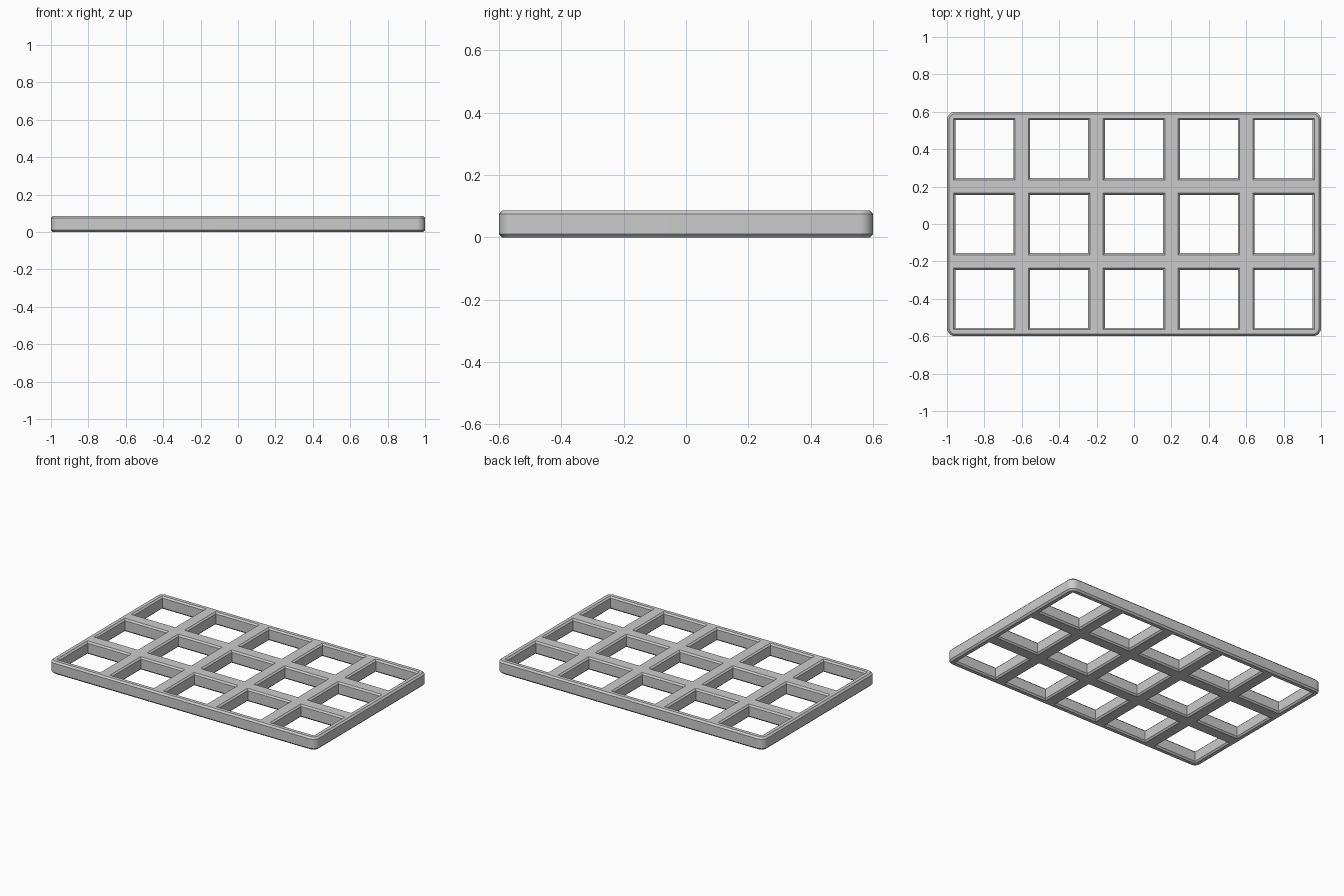
import bpy, bmesh, math

cube = bpy.data.objects.get("Cube")
if cube:
    bpy.data.objects.remove(cube, do_unlink=True)

LENGTH, WIDTH, HEIGHT = 2.0, 1.2, 0.086
PITCH, HOLE = 0.4, 0.155      # cell spacing, half width of an opening
CHAMFER, CORNER = 0.011, 0.045


def rounded_rect(hx, hy, radius, steps):
    """Outline of a rectangle with rounded (or sharp, steps=0) corners."""
    pts = []
    for i, (sx, sy) in enumerate([(1, 1), (-1, 1), (-1, -1), (1, -1)]):
        for k in range(steps + 1):
            a = math.pi / 2 * (i + (k / steps if steps else 0))
            pts.append((sx * (hx - radius) + radius * math.cos(a),
                        sy * (hy - radius) + radius * math.sin(a)))
    return pts


def loft(bm, sections, cx=0, cy=0):
    """Closed solid through (outline, height) sections."""
    rings = [[bm.verts.new((cx + x, cy + y, z)) for x, y in pts]
             for pts, z in sections]
    for low, high in zip(rings, rings[1:]):
        n = len(low)
        for i in range(n):
            j = (i + 1) % n
            bm.faces.new((low[i], low[j], high[j], high[i]))
    bm.faces.new(rings[0][::-1])
    bm.faces.new(rings[-1])


def make_object(name, bm):
    mesh = bpy.data.meshes.new(name)
    bm.to_mesh(mesh)
    bm.free()
    obj = bpy.data.objects.new(name, mesh)
    bpy.context.collection.objects.link(obj)
    return obj


# Rounded plate with chamfered rims
full = rounded_rect(LENGTH / 2, WIDTH / 2, CORNER, 8)
inset = rounded_rect(LENGTH / 2 - CHAMFER, WIDTH / 2 - CHAMFER, CORNER - CHAMFER, 8)
bm = bmesh.new()
loft(bm, [(inset, 0), (full, CHAMFER), (full, HEIGHT - CHAMFER), (inset, HEIGHT)])
plate = make_object("grid_plate", bm)

# Square openings that flare at the top and bottom rims
gap = 0.02
narrow = rounded_rect(HOLE, HOLE, 0, 0)
wide = rounded_rect(HOLE + 0.01 + gap, HOLE + 0.01 + gap, 0, 0)
bm = bmesh.new()
for col in range(-2, 3):
    for row in range(-1, 2):
        loft(bm, [(wide, -gap), (narrow, 0.01), (narrow, HEIGHT - 0.01),
                  (wide, HEIGHT + gap)], col * PITCH, row * PITCH)
cutter = make_object("opening_cutter", bm)
cutter.hide_render = True

cut = plate.modifiers.new("openings", 'BOOLEAN')
cut.operation = 'DIFFERENCE'
cut.solver = 'EXACT'
cut.object = cutter

# Apply the cut and drop the helper
bpy.context.view_layer.objects.active = plate
plate.select_set(True)
cutter.select_set(False)
bpy.ops.object.modifier_apply(modifier=cut.name)
bpy.data.objects.remove(cutter, do_unlink=True)

# Single grey plastic
grey = bpy.data.materials.new("light_grey")
grey.use_nodes = True
colour = (0.6, 0.6, 0.6, 1)
grey.diffuse_color = colour
grey.node_tree.nodes["Principled BSDF"].inputs["Base Color"].default_value = colour
plate.data.materials.clear()
plate.data.materials.append(grey)

bpy.ops.object.shade_smooth_by_angle(angle=math.radians(30))
